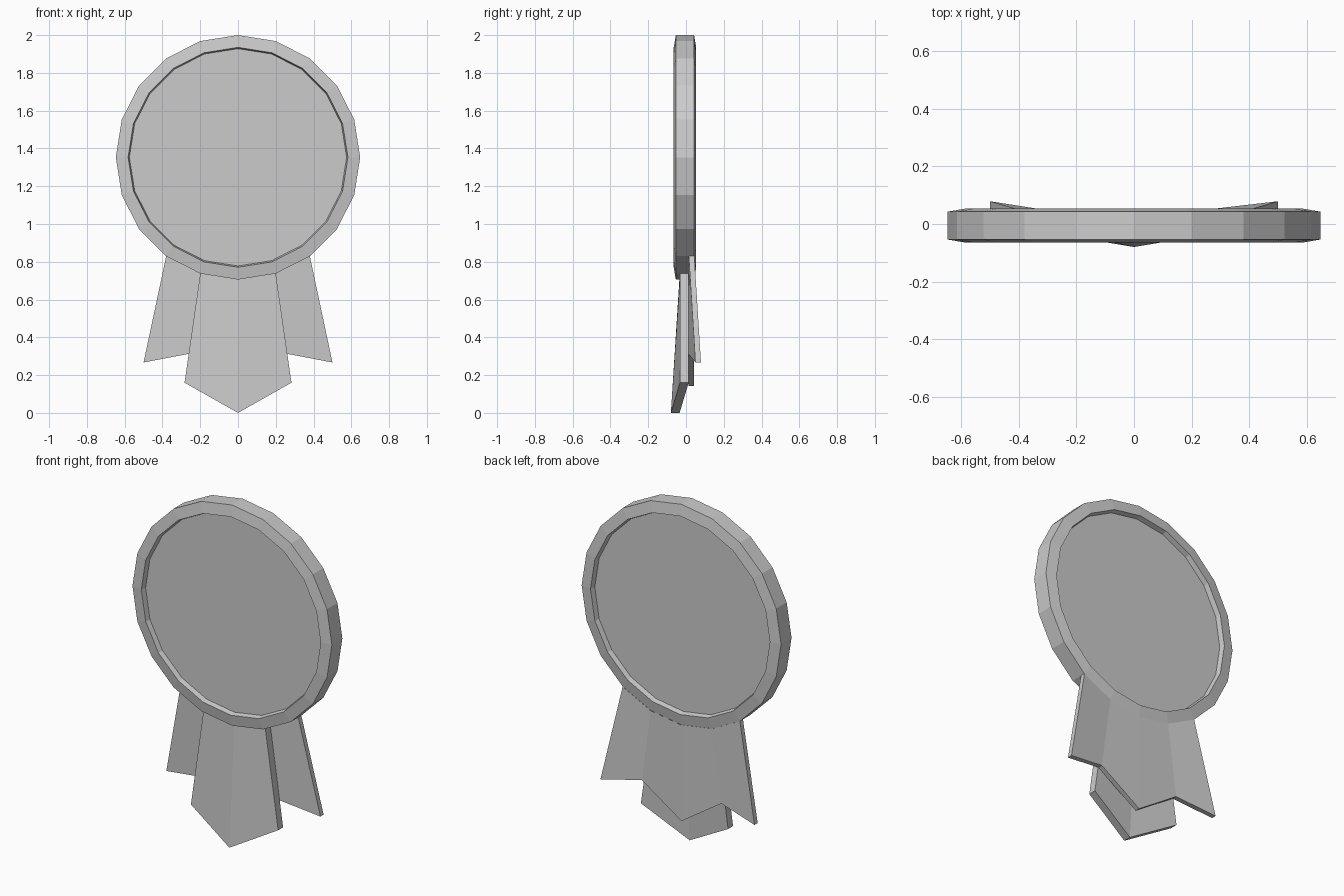
import bpy, bmesh
from math import sin, cos, radians

if "Cube" in bpy.data.objects:
    bpy.data.objects.remove(bpy.data.objects["Cube"])

CZ, R, SIDES = 1.353, 0.647, 20


def finish(name, bm):
    bmesh.ops.recalc_face_normals(bm, faces=bm.faces[:])
    me = bpy.data.meshes.new(name)
    bm.to_mesh(me)
    bm.free()
    ob = bpy.data.objects.new(name, me)
    bpy.context.collection.objects.link(ob)
    return ob


# Rosette disc: lathe a (radius, y) profile with a raised bevelled rim on both sides
profile = [(0.575, -0.035), (0.582, -0.065), (R, -0.054),
           (R, 0.043), (0.582, 0.054), (0.575, 0.024)]
bm = bmesh.new()
rings = []
for r, y in profile:
    rings.append([bm.verts.new((r * cos(radians(18 * i)), y, CZ + r * sin(radians(18 * i))))
                  for i in range(SIDES)])
for a, b in zip(rings, rings[1:]):
    for i in range(SIDES):
        j = (i + 1) % SIDES
        bm.faces.new((a[i], a[j], b[j], b[i]))
bm.faces.new(rings[0])
bm.faces.new(rings[-1])
finish("medal_disc", bm)


def ribbon(name, half_bottom, top_y, thick):
    """Folded ribbon hanging from the rim corners; half_bottom runs centre to right."""
    n = len(half_bottom)
    bottom = [(-x, y, z) for x, y, z in half_bottom[:0:-1]] + half_bottom
    bm = bmesh.new()
    rows = []
    for off in (0, thick):
        top = []
        for k in range(1 - n, n):
            a = radians(18 * k)
            top.append(bm.verts.new((R * sin(a), top_y + off, CZ - R * cos(a))))
        low = [bm.verts.new((x, y + off, z)) for x, y, z in bottom]
        rows.append((top, low))
    (ft, fl), (bt, bl) = rows
    for i in range(len(ft) - 1):
        bm.faces.new((ft[i], ft[i + 1], fl[i + 1], fl[i]))
        bm.faces.new((bt[i], bt[i + 1], bl[i + 1], bl[i]))
        bm.faces.new((fl[i], fl[i + 1], bl[i + 1], bl[i]))
    for i in (0, -1):
        bm.faces.new((ft[i], fl[i], bl[i], bt[i]))
    return finish(name, bm)


# Front ribbon with a single pointed, forward-creased tail
ribbon("front_ribbon", [(0, -0.08, 0.0), (0.283, -0.032, 0.16)], -0.033, 0.046)

# Back ribbon with a centre point and two flared tails
ribbon("back_ribbon", [(0, 0.014, 0.142), (0.258, 0.012, 0.313), (0.5, 0.05, 0.267)],
       0.015, 0.029)
